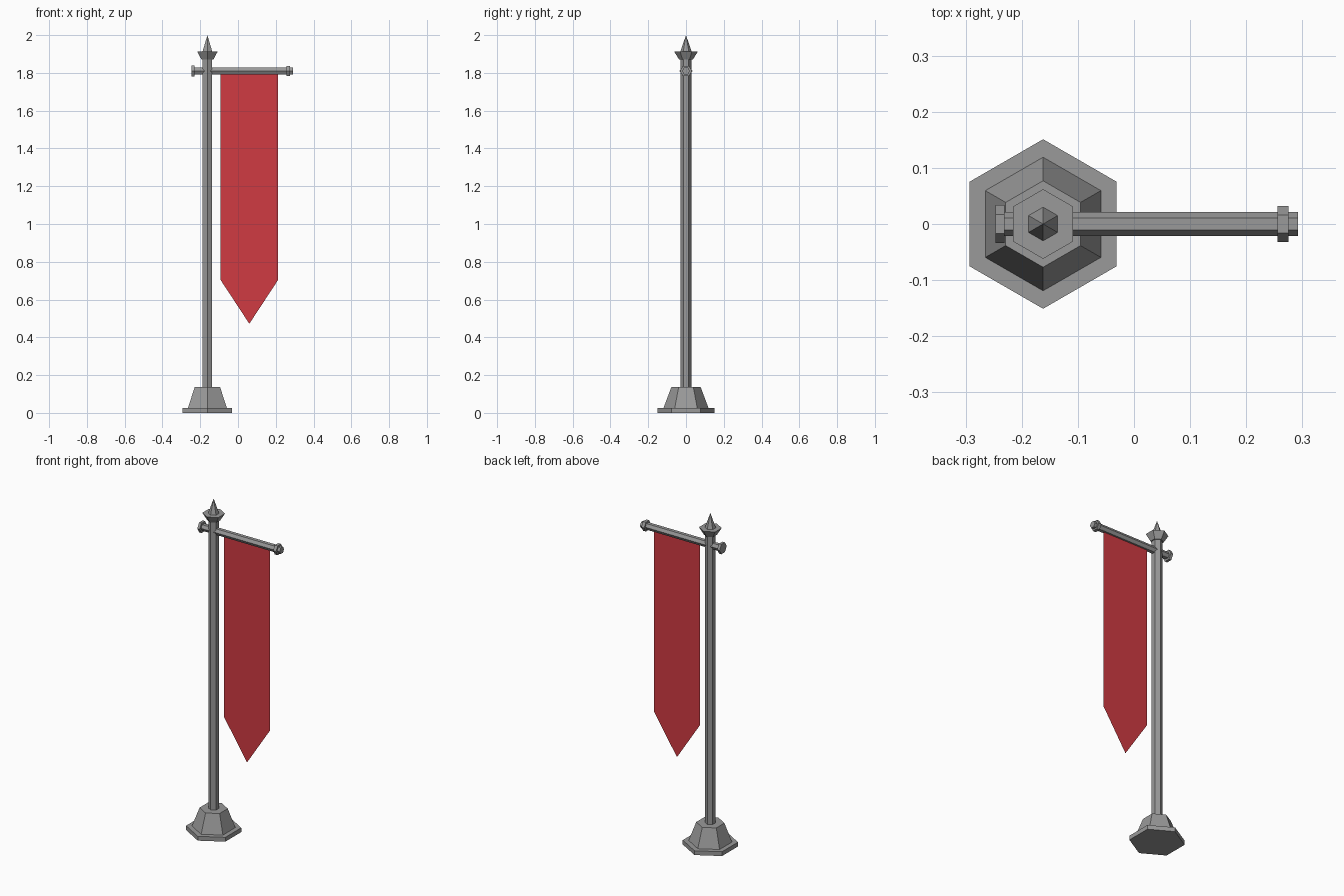
import bpy, bmesh, math
from mathutils import Matrix

cube = bpy.data.objects.get("Cube")
if cube:
    bpy.data.objects.remove(cube, do_unlink=True)


def make_material(name, rgb):
    mat = bpy.data.materials.new(name)
    mat.use_nodes = True
    mat.diffuse_color = (*rgb, 1)
    mat.node_tree.nodes["Principled BSDF"].inputs["Base Color"].default_value = (*rgb, 1)
    return mat


metal = make_material("grey metal", (0.32, 0.32, 0.32))
cloth = make_material("red cloth", (0.63, 0.043, 0.055))
POLE_X = -0.162
BAR_Z = 1.81


def add_object(name, bm, mat):
    mesh = bpy.data.meshes.new(name)
    bm.to_mesh(mesh)
    bm.free()
    mesh.materials.append(mat)
    obj = bpy.data.objects.new(name, mesh)
    bpy.context.collection.objects.link(obj)
    return obj


def hexagon(name, start, end, r1, r2, along_x=False):
    """Six-sided prism or cone between two positions on its axis, corners on +y and -y."""
    bm = bmesh.new()
    bmesh.ops.create_cone(bm, cap_ends=True, segments=6, radius1=r1, radius2=r2, depth=end - start)
    for v in bm.verts:
        v.co.z += (start + end) / 2
    # Put a corner on the y axis whatever the starting angle
    v = max(bm.verts, key=lambda w: w.co.xy.length)
    turn = Matrix.Rotation(math.pi / 2 - math.atan2(v.co.y, v.co.x), 4, "Z")
    bmesh.ops.transform(bm, matrix=turn, verts=bm.verts)
    if along_x:
        bmesh.ops.transform(bm, matrix=Matrix.Rotation(math.pi / 2, 4, "Y"), verts=bm.verts)
    obj = add_object(name, bm, metal)
    obj.location = (0, 0, BAR_Z) if along_x else (POLE_X, 0, 0)
    return obj


# Stand and upright pole
hexagon("base_plate", 0, 0.026, 0.151, 0.151)
hexagon("base_cone", 0.026, 0.138, 0.119, 0.077)
hexagon("pole", 0.13, 1.875, 0.029, 0.029)

# Finial
hexagon("finial_cup", 1.87, 1.912, 0.036, 0.062)
hexagon("finial_spike", 1.912, 2.0, 0.03, 0)

# Crossbar with end collars
hexagon("crossbar", -0.24, 0.292, 0.021, 0.021, along_x=True)
hexagon("left_collar", 0.256, 0.275, 0.032, 0.032, along_x=True)
hexagon("right_collar", -0.247, -0.231, 0.034, 0.034, along_x=True)

# Hanging pointed banner
bm = bmesh.new()
outline = [(-0.093, 1.805), (-0.093, 0.705), (0.06, 0.472), (0.213, 0.705), (0.213, 1.805)]
bm.faces.new([bm.verts.new((x, 0, z)) for x, z in outline])
add_object("banner", bm, cloth)
